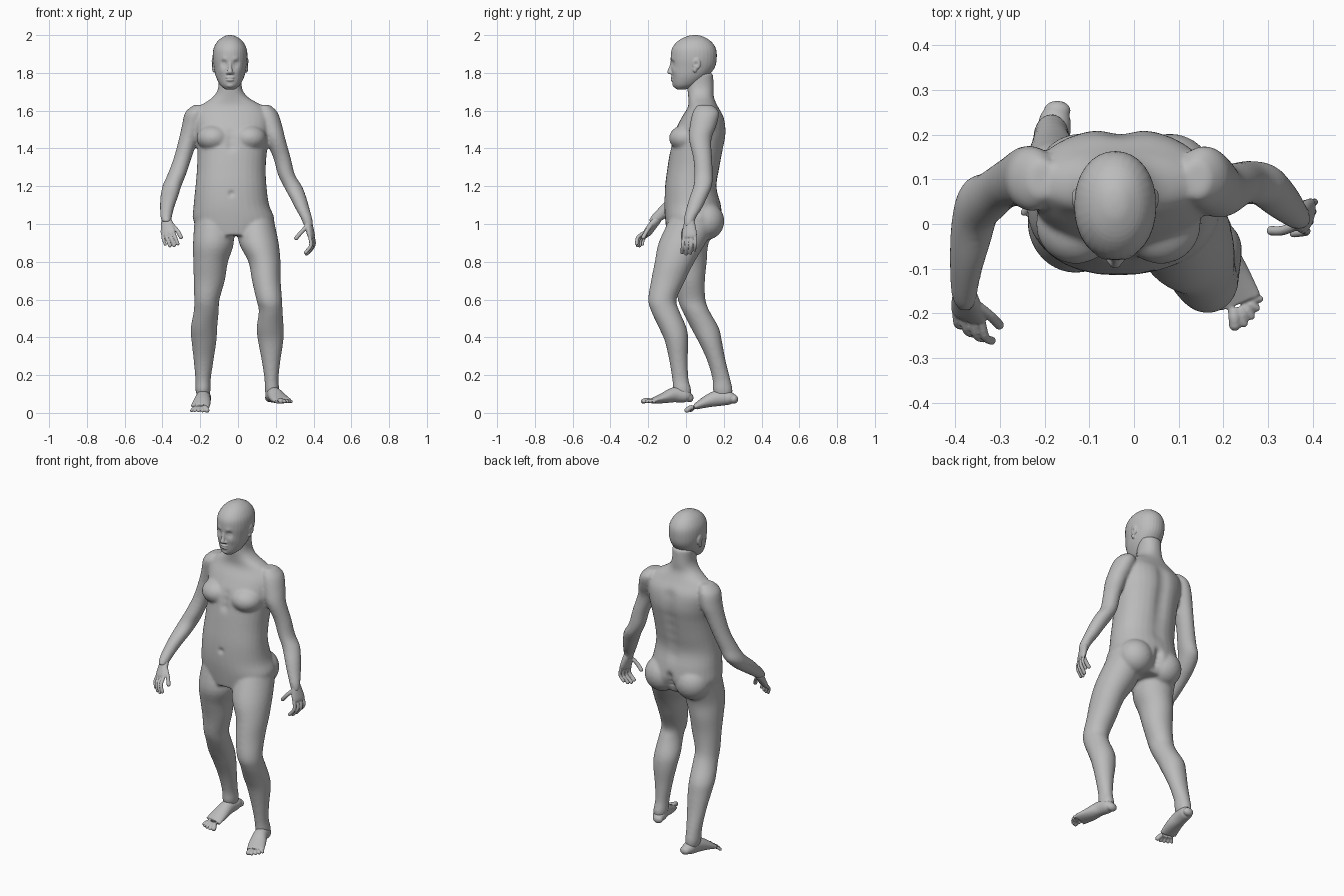
import bpy
import bmesh
from math import sin, cos, pi, exp, copysign
from mathutils import Vector

if "Cube" in bpy.data.objects:
    bpy.data.objects.remove(bpy.data.objects["Cube"])

CM = 0.01  # all measures below are in hundredths of a unit
MIDLINE = -4.2

skin = bpy.data.materials.new("plain grey skin")
skin.use_nodes = True
grey = (0.5, 0.5, 0.5, 1)
skin.diffuse_color = grey
skin.node_tree.nodes["Principled BSDF"].inputs["Base Color"].default_value = grey


def spline(a, b, c, d, t):
    """Catmull-Rom blend of four key values."""
    return b + t / 2 * (c - a + t * (2 * a - 5 * b + 4 * c - d + t * (3 * (b - c) + d - a)))


def tube(bm, keys, level=True, side=(1, 0, 0), power=2.0, steps=4, sides=32):
    """Skin elliptical rings (x, y, z, half width, half depth) along a smooth path."""
    last = len(keys) - 1
    rows = []
    for i in range(last):
        around = [keys[max(0, min(last, i + k))] for k in (-1, 0, 1, 2)]
        rows += [[spline(*values, s / steps) for values in zip(*around)] for s in range(steps)]
    rows.append(list(keys[last]))
    rings = []
    for i, (x, y, z, width, depth) in enumerate(rows):
        along = Vector((0, 0, 1))
        if not level:
            ahead, behind = rows[min(i + 1, len(rows) - 1)], rows[max(i - 1, 0)]
            along = (Vector(ahead[:3]) - Vector(behind[:3])).normalized()
        u = Vector(side)
        u = (u - along * u.dot(along)).normalized()
        v = along.cross(u)
        ring = []
        for k in range(sides):
            c, s = cos(2 * pi * k / sides), sin(2 * pi * k / sides)
            a = copysign(abs(c) ** (2 / power), c) * width
            b = copysign(abs(s) ** (2 / power), s) * depth
            ring.append(bm.verts.new((Vector((x, y, z)) + u * a + v * b) * CM))
        rings.append(ring)
    for low, high in zip(rings, rings[1:]):
        for k in range(sides):
            n = (k + 1) % sides
            bm.faces.new((low[k], low[n], high[n], high[k]))
    bm.faces.new(rings[0][::-1])
    bm.faces.new(rings[-1])


def blob(bm, centre, radii):
    """Ellipsoid muscle or feature."""
    made = bmesh.ops.create_uvsphere(bm, u_segments=24, v_segments=16, radius=1)
    for v in made["verts"]:
        v.co = Vector([c + r * p for c, r, p in zip(centre, radii, v.co)]) * CM


def digit(bm, points, thick):
    """Finger or toe with a rounded tip."""
    tube(bm, [(*p, thick, thick) for p in points], level=False, side=(0.8, 0.6, 0.1), sides=12)
    blob(bm, points[-1], (thick, thick, thick))


def finish(name, bm, voxel, smoothing, dents=()):
    """Fuse the pieces into one skin, relax it, then press in the details."""
    bmesh.ops.recalc_face_normals(bm, faces=bm.faces[:])
    mesh = bpy.data.meshes.new(name)
    bm.to_mesh(mesh)
    bm.free()
    obj = bpy.data.objects.new(name, mesh)
    bpy.context.collection.objects.link(obj)
    fuse = obj.modifiers.new("fuse", "REMESH")
    fuse.mode = "VOXEL"
    fuse.voxel_size = voxel * CM
    relax = obj.modifiers.new("relax", "SMOOTH")
    relax.factor = 0.5
    relax.iterations = smoothing
    graph = bpy.context.evaluated_depsgraph_get()
    baked = bpy.data.meshes.new_from_object(obj.evaluated_get(graph))
    obj.modifiers.clear()
    obj.data = baked
    for centre, radius, push in dents:
        centre, push, radius = Vector(centre) * CM, Vector(push) * CM, radius * CM
        for v in baked.vertices:
            gap = (v.co - centre).length / radius
            if gap < 2.5:
                v.co += push * exp(-gap * gap)
    baked.materials.clear()
    baked.materials.append(skin)
    baked.polygons.foreach_set("use_smooth", [True] * len(baked.polygons))
    baked.update()


# Torso and neck
body = bmesh.new()
tube(body, [(-2, 2, 94, 17, 12), (-2.2, 4, 102, 21.5, 15), (-3.5, 3.5, 110, 20, 15),
            (-3.7, 2.7, 120, 18.8, 13.8), (-3.5, 4.2, 130, 18.2, 14), (-3, 6, 140, 18.5, 14.2),
            (-3, 7.5, 148, 19.5, 14), (-3.2, 9, 156, 20, 11.5), (-3.5, 9, 162, 17, 8),
            (-4, 8, 167, 9.5, 6.8), (-4.2, 7.7, 172, 6.3, 7), (-4.2, 7.5, 180, 6.2, 6.8)], power=2.2)

# Chest and seat
for x in (-13, 6):
    blob(body, (x, 0, 145.5), (9, 9, 7))
for x in (-12, 8):
    blob(body, (x, 10.5, 101.5), (10, 9.8, 10))

# Legs: the left one steps forward, the right one trails
tube(body, [(9, 4, 102, 10, 13), (11, -2, 90, 10.5, 12.5), (14, -6, 80, 8.5, 10.5),
            (15, -9.5, 70, 7.6, 9), (16.5, -12.5, 60, 6.8, 7.5), (17.3, -11, 54, 6.3, 7.5),
            (17, -7, 45, 7.1, 7.3), (17.3, -5, 38, 6.7, 6.2), (17.5, -4, 28, 5, 4.9),
            (17.7, -3, 18, 3.7, 4.3), (18, -2, 12, 3.8, 4.8), (18, -2, 8, 3, 4)])
tube(body, [(-13, 4, 102, 10, 13), (-13, 0.5, 90, 10.8, 11.5), (-14.5, 1.2, 80, 9.2, 9.8),
            (-15.2, 2, 70, 8.2, 8), (-16.5, 3, 60, 6.7, 7.3), (-16.8, 5.2, 54, 6.6, 7.2),
            (-18, 10, 45, 7, 7.4), (-18, 12.7, 38, 6.6, 6.3), (-18.2, 16, 28, 5.3, 4.9),
            (-18.5, 18.7, 18, 4.1, 4.7), (-18.5, 19.5, 12, 4, 5.2), (-18.5, 20, 8, 3, 4)])

# Arms: the right one swings forward
tube(body, [(14, 10, 163, 3, 4), (15.5, 10.5, 159, 5.5, 7), (17.5, 9, 152, 5.9, 7),
            (19.7, 7.5, 145, 5.4, 6), (23.3, 8.8, 135, 4.6, 5), (25.7, 9.3, 126, 4.5, 4.9),
            (29, 8.8, 120, 4.9, 4.9), (31.8, 6.5, 114, 4.4, 4.7), (34.2, 4.2, 108, 3.7, 4.1),
            (36.3, 2, 103, 3, 3.1), (37.3, 1.5, 99, 2.5, 2.7)])
tube(body, [(-20.5, 10, 163, 3, 4), (-22.5, 10, 159, 5.5, 7), (-24, 10.5, 152, 5.7, 7),
            (-26.2, 10, 145, 5.1, 6), (-29.3, 8.5, 135, 4.7, 5.3), (-32.5, 6, 126, 4.9, 5.6),
            (-35, 4, 120, 5, 6.5), (-36.5, -2, 114, 4.6, 7), (-37.5, -8, 109, 3.8, 6),
            (-38, -14, 104, 3.1, 4.5), (-37.8, -17, 101, 2.5, 3)])

# Spine groove, seat cleft, navel and breastbone
marks = [((-3, 20, z), 4, (0, -1.2, 0)) for z in range(118, 160, 6)]
marks += [((-2, 18, z), 2.2, (0, -2.2, 0)) for z in range(93, 106, 3)]
marks += [((-3.5, -11, 116), 1.5, (0, 1, 0))]
marks += [((-3.5, -8, z), 2.5, (0, 1, 0)) for z in (141, 145, 149)]
finish("body", body, 0.8, 7, marks)

# Head
head = bmesh.new()
tube(head, [(MIDLINE, -2.5, 171.3, 2.5, 2.5), (MIDLINE, -0.5, 173.5, 5.2, 6.3),
            (MIDLINE, 2, 178, 7.5, 9.5), (MIDLINE, 3.7, 183, 8.6, 11.6),
            (MIDLINE, 4.1, 188, 9.2, 12.2), (MIDLINE, 4.2, 193, 8.7, 11.6),
            (MIDLINE, 4.4, 197, 6.4, 8.5), (MIDLINE, 4.6, 199.4, 3, 4),
            (MIDLINE, 4.7, 200, 0.6, 0.8)], power=2.1)
tube(head, [(MIDLINE, -7, 186.5, 0.9, 1), (MIDLINE, -8, 183, 0.9, 1), (MIDLINE, -8.7, 180.4, 1.4, 1.3),
            (MIDLINE, -7.8, 179.3, 1.2, 1)])
blob(head, (MIDLINE, -5.6, 173.6), (2.3, 1.5, 1.5))
for z, wide in ((177.6, 2.4), (176.2, 2.1)):
    blob(head, (MIDLINE, -7.1, z), (wide, 1, 0.7))
face = []
for s in (-1, 1):
    blob(head, (MIDLINE + s * 1.3, -7.6, 180), (0.9, 1.2, 0.8))
    # Ear with a hollow
    blob(head, (MIDLINE + s * 8.9, 5.6, 185), (1, 2.2, 3.2))
    blob(head, (MIDLINE + s * 8.7, 4.7, 181.8), (0.8, 1.1, 1.6))
    face.append(((MIDLINE + s * 10, 5.2, 184.6), 1.2, (-s * 0.7, 0, 0)))
    # Eye socket, lid, brow and cheek
    face.append(((MIDLINE + s * 3.4, -7.5, 185), 1.7, (0, 1.2, 0)))
    face.append(((MIDLINE + s * 3.4, -6.5, 184.8), 0.9, (0, -0.5, 0)))
    face.append(((MIDLINE + s * 3.2, -7.6, 187.2), 1.5, (0, -0.4, 0)))
    face.append(((MIDLINE + s * 4.6, -6, 181), 2, (0, -0.4, 0)))
finish("head", head, 0.35, 3, face)


def foot(name, keys, tips, bend):
    """Foot with five toes; tips run from the big toe outward."""
    bm = bmesh.new()
    tube(bm, keys, level=False)
    blob(bm, keys[0][:3], (3, 2.2, 2.4))
    ball = Vector(keys[-1][:3])
    for i, tip in enumerate(tips):
        tip = Vector(tip)
        base = ball + (tip - ball) * 0.2 + Vector(bend) * (i - 2)
        knuckle = base.lerp(tip, 0.5) + Vector((0, 0, 0.4))
        digit(bm, (base, knuckle, tip), 1.35 if i == 0 else 1 - 0.04 * i)
    finish(name, bm, 0.35, 3)


foot("left_foot", [(17.3, 1.8, 8, 2.6, 2.2), (18, -0.5, 9, 3.7, 3.6), (19.3, -6, 9.6, 3.9, 4),
                   (21.2, -11.5, 8, 4.7, 2.9), (23.8, -17.5, 6.4, 4.9, 1.5)],
     [(22.6, -22.6, 6.2), (24.6, -22.2, 6), (26.2, -20.6, 6), (27.4, -18.8, 6), (28.2, -16.8, 6)], (0.6, 0.3, 0))
foot("right_foot", [(-17.2, 25.4, 7.3, 2.6, 2.3), (-17.7, 23, 7.8, 3.6, 3.5), (-18.4, 17, 7.8, 3.9, 4.2),
                    (-19, 11, 6, 4.6, 3.2), (-20, 5, 3.3, 5, 1.6)],
     [(-16.4, 0.5, 1.4), (-18.7, 0.1, 1.2), (-20.9, 0.5, 1.2), (-22.9, 1.4, 1.2), (-24.6, 2.6, 1.2)], (-0.7, 0.3, 0))


def hand(name, wrist, knuckles, across, reach, curl, thumb):
    """Palm, four curled fingers and a thumb; across points from index to little finger."""
    bm = bmesh.new()
    wrist, knuckles, across = Vector(wrist), Vector(knuckles), Vector(across).normalized()
    palm = [(*wrist.lerp(knuckles, t), w, d) for t, w, d in
            ((0, 2.5, 2.3), (0.5, 3.6, 2), (0.9, 4.1, 1.7), (1.05, 3.5, 1.2))]
    tube(bm, palm, level=False, side=across)
    for i, length in enumerate((0.92, 1, 0.95, 0.78)):
        base = knuckles + across * (i - 1.5) * 2.1
        middle = base + (Vector(reach) + across * (i - 1.5) * 0.25) * length
        tip = middle + Vector(curl) * length
        digit(bm, (base, middle, tip), 0.95 if i < 3 else 0.8)
    root = wrist.lerp(knuckles, 0.35) - across * 2
    thumb = Vector(thumb)
    digit(bm, (root, root.lerp(thumb, 0.55) - across * 0.6, thumb), 1.1)
    finish(name, bm, 0.35, 2)


hand("left_hand", (36.6, 1.8, 102.5), (39, 1.8, 93), (0.3, 1, 0), (0.6, -0.2, -4.8), (-3, -0.4, -4), (30.8, -1.5, 92.5))
hand("right_hand", (-38, -14.8, 103), (-37, -20.8, 95), (-1, 0.4, -0.2), (0.6, -3.6, -2.8), (1.5, -0.8, -3.8), (-30.2, -22.6, 93))
